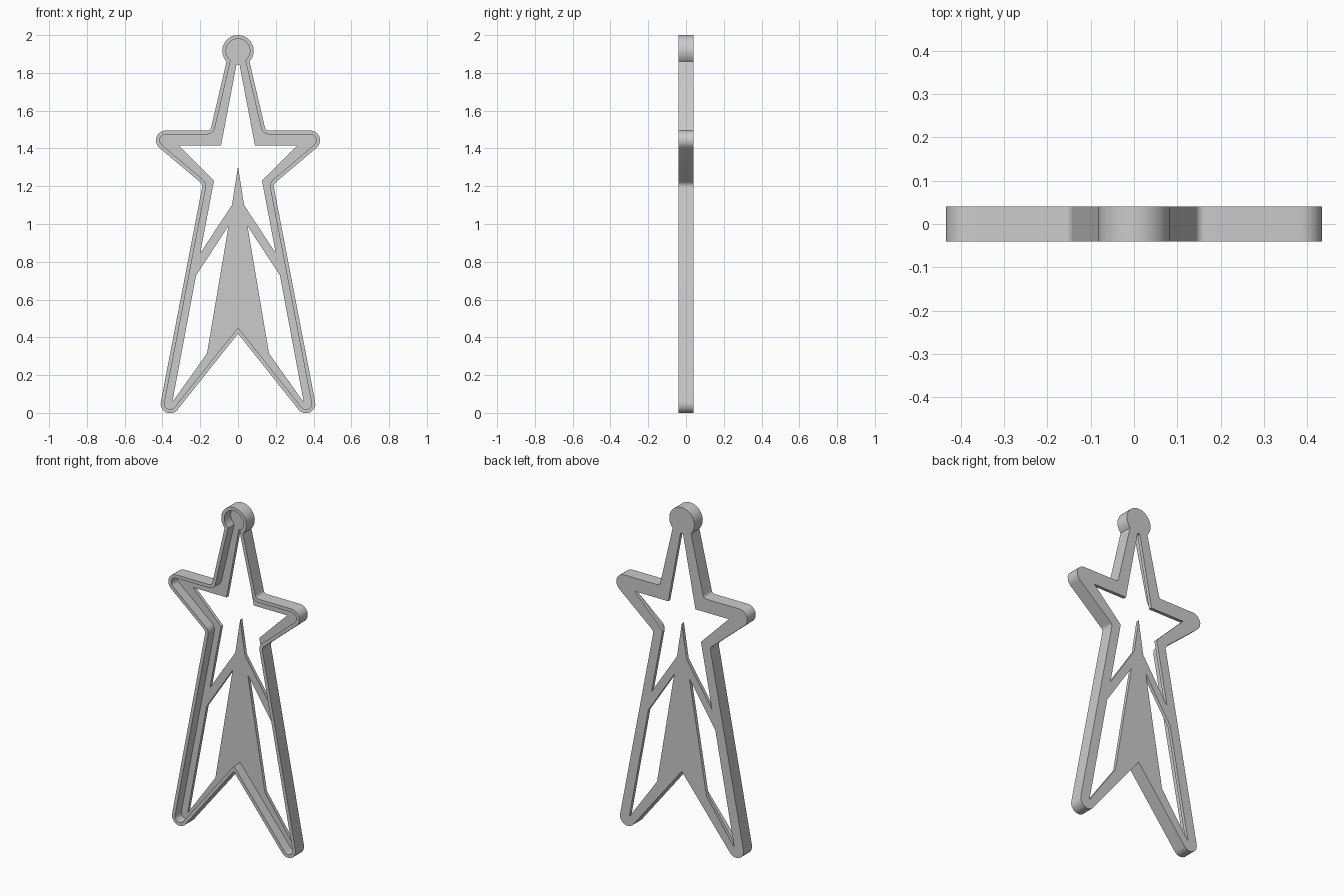
import bpy, bmesh, math
from mathutils import Vector

if "Cube" in bpy.data.objects:
    bpy.data.objects.remove(bpy.data.objects["Cube"])

BACK, FLOOR, FRONT = 0.04, 0.02, -0.04   # depths along y
RIM = 0.02                               # rim thickness


def fillet(prev, corner, nxt, r, steps=10):
    """Arc points that round one corner of a profile."""
    p = Vector(corner)
    d1, d2 = (Vector(prev) - p).normalized(), (Vector(nxt) - p).normalized()
    half = d1.angle(d2) / 2
    c = p + (d1 + d2).normalized() * r / math.sin(half)
    reach = r / math.tan(half)
    v1, v2 = p + d1 * reach - c, p + d2 * reach - c
    a1 = math.atan2(v1.y, v1.x)
    sweep = math.atan2(v1.x * v2.y - v1.y * v2.x, v1.dot(v2))
    return [c + r * Vector((math.cos(a1 + sweep * i / steps),
                            math.sin(a1 + sweep * i / steps)))
            for i in range(steps + 1)]


def mirrored(half):
    """Close a right-hand profile with its mirror image."""
    return half + [Vector((-p.x, p.y)) for p in reversed(half) if p.x > 1e-5]


def inset(loop, t):
    """Offset a clockwise loop inward by t."""
    out = []
    for i, p in enumerate(loop):
        e1 = (p - loop[i - 1]).normalized()
        e2 = (loop[(i + 1) % len(loop)] - p).normalized()
        n1, n2 = Vector((e1.y, -e1.x)), Vector((e2.y, -e2.x))
        out.append(p + (n1 + n2) * t / (1 + n1.dot(n2)))
    return out


# Outer outline: round top knob, star arms, long legs and bottom notch
KNOB_Z, KNOB_R = 1.917, 0.083
start, end = math.pi / 2, math.radians(-43)
half = []
for i in range(25):
    a = start + (end - start) * i / 24
    half.append(Vector((KNOB_R * math.cos(a), KNOB_Z + KNOB_R * math.sin(a))))
half[0].x = 0
corners = [(half[-1].x, half[-1].y, 0), (0.146, 1.495, 0.02),
           (0.524, 1.495, 0.052), (0.187, 1.21, 0.03),
           (0.447, -0.142, 0.05), (0, 0.42, 0)]
for a, b, c in zip(corners, corners[1:], corners[2:]):
    half += fillet(a[:2], b[:2], c[:2], b[2])
half.append(Vector((0, 0.42)))
outer = mirrored(half)
inner = inset(outer, RIM)

# Openings: the star and the two leg windows
star = mirrored([Vector(p) for p in (
    (0.008, 1.845), (0.09, 1.415), (0.312, 1.415), (0.127, 1.23),
    (0.2, 0.845), (0.032, 1.1), (0, 1.305))])
window = [Vector(p) for p in (
    (0.05, 0.99), (0.222, 0.728), (0.348, 0.056), (0.164, 0.315))]
holes = [star, window, [Vector((-p.x, p.y)) for p in window]]

bm = bmesh.new()


def ring(loop, y):
    return [bm.verts.new((p.x, y, p.y)) for p in loop]


def bridge(a, b):
    for i in range(len(a)):
        bm.faces.new((a[i - 1], a[i], b[i], b[i - 1]))


def cap(rings, normal):
    edges = []
    for r in rings:
        for i in range(len(r)):
            e = bm.edges.get((r[i - 1], r[i]))
            edges.append(e or bm.edges.new((r[i - 1], r[i])))
    bmesh.ops.triangle_fill(bm, use_beauty=True, edges=edges, normal=normal)


# Walls and rim
outer_back, outer_front = ring(outer, BACK), ring(outer, FRONT)
inner_front, inner_floor = ring(inner, FRONT), ring(inner, FLOOR)
bridge(outer_back, outer_front)
bridge(outer_front, inner_front)
bridge(inner_front, inner_floor)
hole_back = [ring(h, BACK) for h in holes]
hole_floor = [ring(h, FLOOR) for h in holes]
for a, b in zip(hole_back, hole_floor):
    bridge(a, b)

# Flat back and recessed floor
cap([outer_back] + hole_back, (0, 1, 0))
cap([inner_floor] + hole_floor, (0, -1, 0))
bmesh.ops.recalc_face_normals(bm, faces=bm.faces)

mesh = bpy.data.meshes.new("star_frame")
bm.to_mesh(mesh)
bm.free()
frame = bpy.data.objects.new("star_frame", mesh)
bpy.context.collection.objects.link(frame)

# Plain grey material
grey = bpy.data.materials.new("plain_grey")
grey.use_nodes = True
colour = (0.6, 0.6, 0.6, 1)
grey.diffuse_color = colour
grey.node_tree.nodes["Principled BSDF"].inputs["Base Color"].default_value = colour
mesh.materials.append(grey)

bpy.ops.object.select_all(action='DESELECT')
frame.select_set(True)
bpy.context.view_layer.objects.active = frame
bpy.ops.object.shade_smooth_by_angle(angle=math.radians(30))
